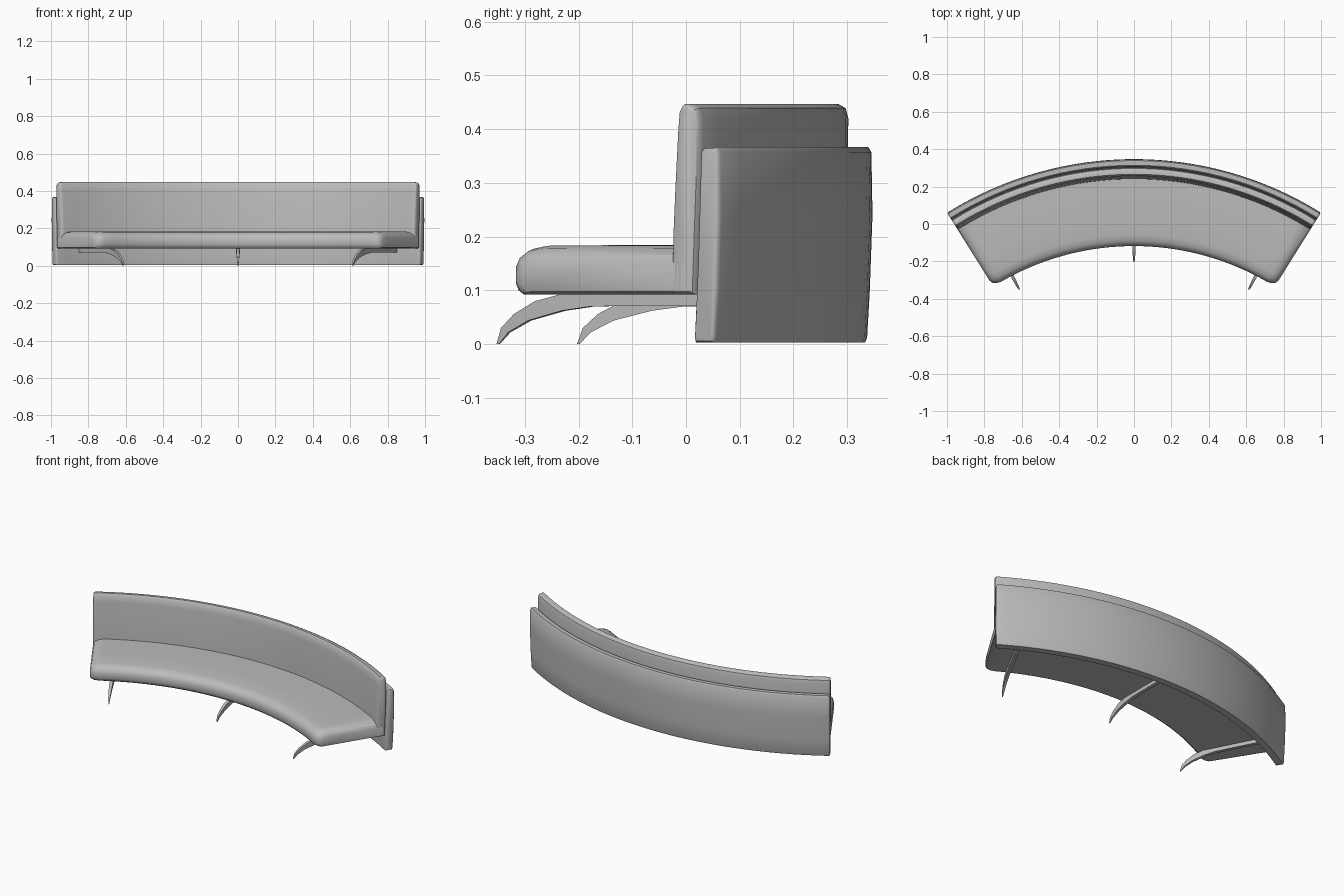
import bpy
import bmesh
import math

cube = bpy.data.objects.get("Cube")
if cube:
    bpy.data.objects.remove(cube, do_unlink=True)

CENTRE_Y = -1.539            # centre of the arc the sofa follows
HALF_ANGLE = math.radians(32)
SEGMENTS = 32

grey = bpy.data.materials.new("soft grey")
grey.use_nodes = True
colour = (0.5, 0.5, 0.5, 1)
grey.diffuse_color = colour
grey.node_tree.nodes["Principled BSDF"].inputs["Base Color"].default_value = colour


def on_arc(r, angle, z):
    return (r * math.sin(angle), CENTRE_Y + r * math.cos(angle), z)


def loft(name, rings, smooth=35):
    """Skin a row of closed rings of points and cap both ends."""
    bm = bmesh.new()
    loops = [[bm.verts.new(p) for p in ring] for ring in rings]
    n = len(loops[0])
    for a, b in zip(loops, loops[1:]):
        for i in range(n):
            j = (i + 1) % n
            bm.faces.new((a[i], a[j], b[j], b[i]))
    bm.faces.new(loops[0])
    bm.faces.new(loops[-1])
    bmesh.ops.recalc_face_normals(bm, faces=bm.faces)
    mesh = bpy.data.meshes.new(name)
    bm.to_mesh(mesh)
    bm.free()
    mesh.materials.append(grey)
    obj = bpy.data.objects.new(name, mesh)
    bpy.context.collection.objects.link(obj)
    bpy.ops.object.select_all(action="DESELECT")
    obj.select_set(True)
    bpy.context.view_layer.objects.active = obj
    bpy.ops.object.shade_smooth_by_angle(angle=math.radians(smooth))
    return obj


def arc_sweep(name, profile, anchor, shrink, end_length):
    """Sweep an (r, z) profile along the arc, rounding both ends towards anchor."""
    stops = []
    for t in (0, 30, 60, 90):
        t = math.radians(t)
        stops.append((HALF_ANGLE - end_length * (1 - math.sin(t)), 1 - math.cos(t)))
    inner = HALF_ANGLE - end_length
    middle = [(-inner + 2 * inner * i / SEGMENTS, 0) for i in range(1, SEGMENTS)]
    path = [(-a, s) for a, s in reversed(stops)] + middle + stops
    rings = []
    for angle, s in path:
        kr, kz = 1 - shrink[0] * s, 1 - shrink[1] * s
        rings.append([on_arc(anchor[0] + (r - anchor[0]) * kr, angle,
                             anchor[1] + (z - anchor[1]) * kz) for r, z in profile])
    return loft(name, rings)


# Outer shell, reaching the floor behind the seat
arc_sweep("back_shell",
          [(1.832, .003), (1.872, .003), (1.876, .012), (1.881, .1), (1.886, .24),
           (1.884, .357), (1.878, .367), (1.853, .367), (1.846, .36), (1.838, .15),
           (1.83, .012)],
          anchor=(1.858, .18), shrink=(.3, .03), end_length=.006)

# Taller padded backrest, leaning slightly
arc_sweep("backrest",
          [(1.779, .092), (1.78, .2), (1.786, .3), (1.793, .4), (1.797, .436),
           (1.805, .447), (1.822, .447), (1.836, .439), (1.841, .42), (1.84, .3),
           (1.83, .092)],
          anchor=(1.812, .25), shrink=(.35, .04), end_length=.01)

# Seat cushion with a rounded front edge and softly sloping ends
arc_sweep("seat",
          [(1.438, .092), (1.427, .1), (1.421, .115), (1.421, .145), (1.43, .164),
           (1.448, .177), (1.48, .183), (1.6, .184), (1.82, .183), (1.82, .092)],
          anchor=(1.79, .105), shrink=(.1, .45), end_length=.035)

# Three tapering legs: (radius of top, z of top, radius of underside, z of underside, half width)
leg_sections = [(1.336, 0, 1.341, 0, .002), (1.347, .03, 1.362, .022, .005),
                (1.375, .056, 1.405, .044, .007), (1.42, .08, 1.475, .062, .009),
                (1.475, .093, 1.535, .07, .01), (1.6, .094, 1.6, .071, .01),
                (1.845, .094, 1.845, .071, .01)]
for side, degrees in (("right", -27.3), ("middle", 0), ("left", 27.3)):
    a = math.radians(degrees)
    rings = []
    for r_top, z_top, r_low, z_low, w in leg_sections:
        rings.append([(x + s * w * math.cos(a), y - s * w * math.sin(a), z)
                      for r, h, s in ((r_top, z_top, -1), (r_top, z_top, 1),
                                      (r_low, z_low, 1), (r_low, z_low, -1))
                      for x, y, z in [on_arc(r, a, h)]])
    loft(side + "_leg", rings)
